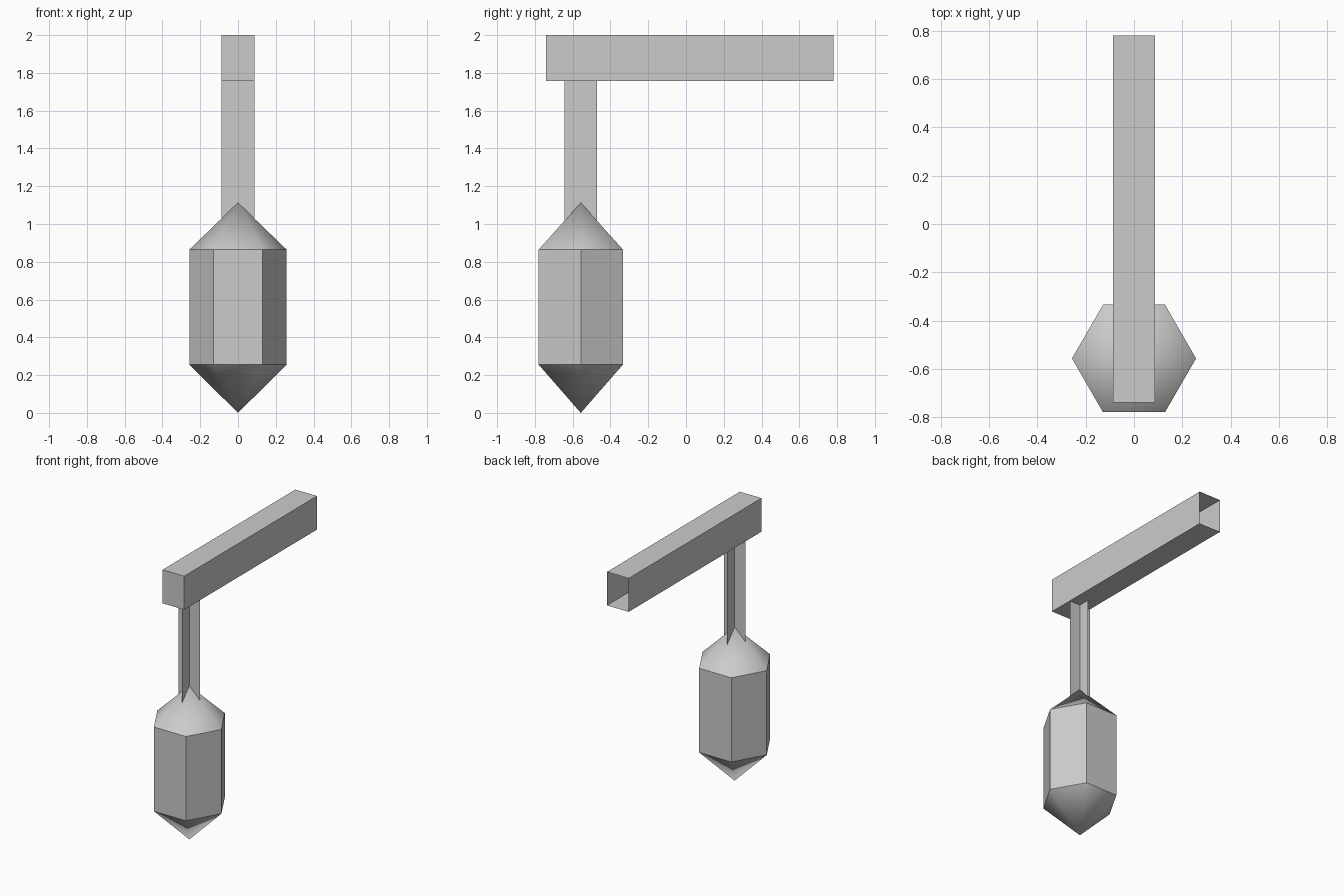
import bpy, bmesh
from math import cos, sin, pi
from mathutils import Vector

if "Cube" in bpy.data.objects:
    bpy.data.objects.remove(bpy.data.objects["Cube"])

grey = bpy.data.materials.new("plain grey")
grey.use_nodes = True
grey.diffuse_color = (0.6, 0.6, 0.6, 1)
grey.node_tree.nodes["Principled BSDF"].inputs["Base Color"].default_value = (0.6, 0.6, 0.6, 1)

CENTRE_Y = -0.557
RADIUS = 0.257


def finish(name, bm, smooth=False):
    mesh = bpy.data.meshes.new(name)
    for face in bm.faces:
        face.smooth = smooth
    bm.to_mesh(mesh)
    bm.free()
    mesh.materials.append(grey)
    obj = bpy.data.objects.new(name, mesh)
    bpy.context.collection.objects.link(obj)
    return obj


def hexagon(bm, z):
    return [bm.verts.new((RADIUS * cos(i * pi / 3), CENTRE_Y + RADIUS * sin(i * pi / 3), z))
            for i in range(6)]


# Hollow beam, open at the back end
bm = bmesh.new()
bmesh.ops.create_cube(bm, size=1)
for v in bm.verts:
    v.co = Vector((v.co.x * 0.174, v.co.y * 1.52 + 0.02, v.co.z * 0.243 + 1.8785))
back = max(bm.faces, key=lambda f: f.calc_center_median().y)
bmesh.ops.delete(bm, geom=[back], context="FACES_ONLY")
finish("beam", bm)

# Hanger made of two crossed flat strips
bm = bmesh.new()
for dx, dy in ((0.087, 0), (0, 0.086)):
    bm.faces.new([bm.verts.new((s * dx, CENTRE_Y + s * dy, z))
                  for s, z in ((-1, 1.0), (1, 1.0), (1, 1.757), (-1, 1.757))])
finish("hanger", bm)

# Six-sided lantern body
bm = bmesh.new()
low, high = hexagon(bm, 0.255), hexagon(bm, 0.865)
for i in range(6):
    j = (i + 1) % 6
    bm.faces.new((low[i], low[j], high[j], high[i]))
finish("lantern_body", bm)

# Pointed lantern caps with softened facets
for name, rim_z, tip_z in (("lantern_top", 0.865, 1.113), ("lantern_bottom", 0.255, 0)):
    bm = bmesh.new()
    rim = hexagon(bm, rim_z)
    tip = bm.verts.new((0, CENTRE_Y, tip_z))
    for i in range(6):
        pair = (rim[i], rim[(i + 1) % 6])
        bm.faces.new((*(pair if tip_z > rim_z else pair[::-1]), tip))
    finish(name, bm, smooth=True)
